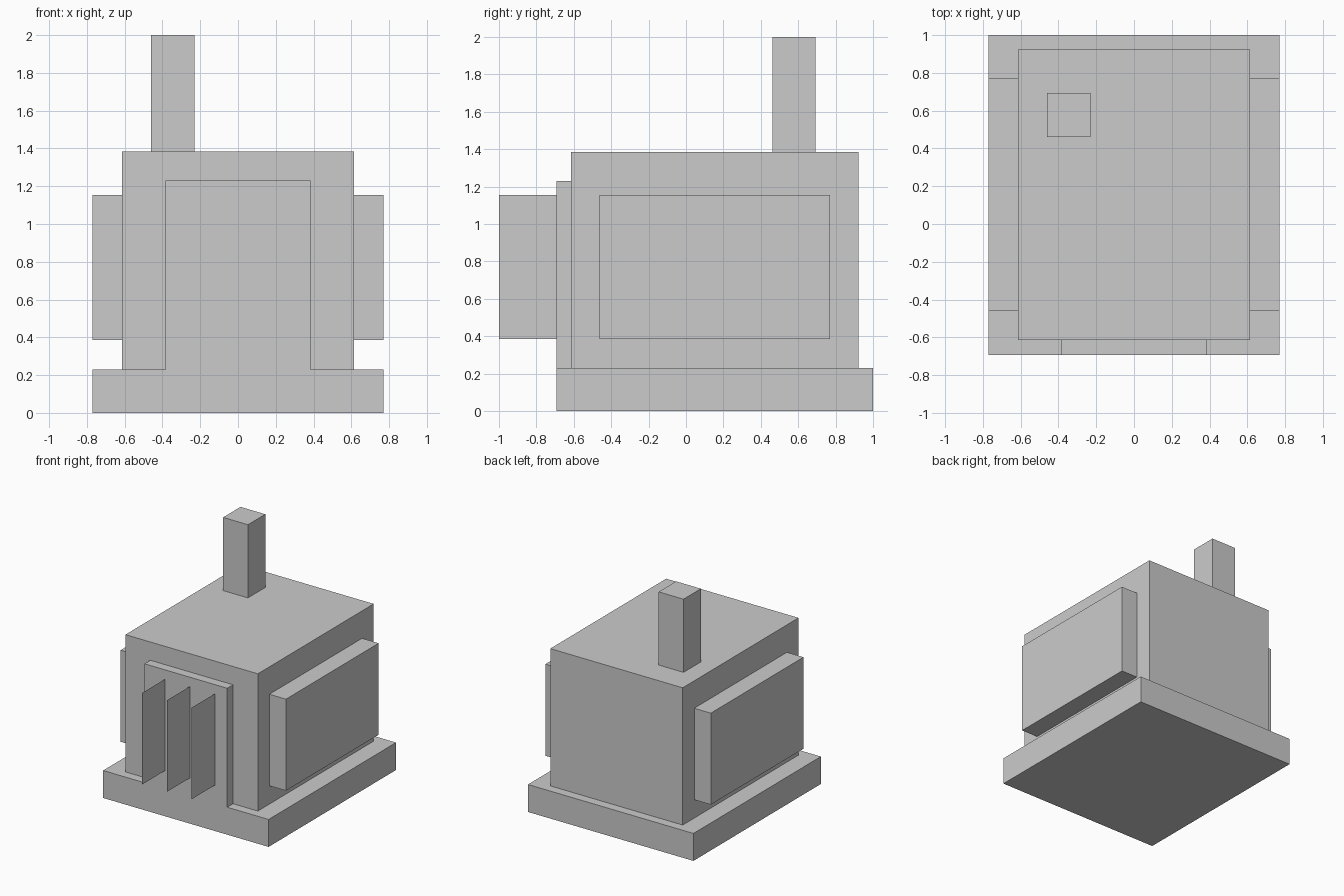
import bpy

cube = bpy.data.objects.get("Cube")
if cube:
    bpy.data.objects.remove(cube, do_unlink=True)

U = 2 / 26  # modelling unit: the model is 26 units tall

grey = bpy.data.materials.new("light grey")
grey.use_nodes = True
colour = (0.6, 0.6, 0.6, 1)
grey.diffuse_color = colour
grey.node_tree.nodes["Principled BSDF"].inputs["Base Color"].default_value = colour


def finish(obj, name):
    obj.name = obj.data.name = name
    obj.data.materials.append(grey)
    return obj


def box(name, x, y, z):
    """Box from (low, high) ranges in units."""
    bpy.ops.mesh.primitive_cube_add(size=1)
    obj = bpy.context.object
    for v in obj.data.vertices:
        v.co = [U * ((lo + hi) / 2 + c * (hi - lo))
                for c, (lo, hi) in zip(v.co, (x, y, z))]
    return finish(obj, name)


def fin(name, x, y, z):
    """Upright sheet facing sideways."""
    mesh = bpy.data.meshes.new(name)
    corners = [(x, y[0], z[0]), (x, y[1], z[0]), (x, y[1], z[1]), (x, y[0], z[1])]
    mesh.from_pydata([[U * c for c in p] for p in corners], [], [(0, 1, 2, 3)])
    obj = bpy.data.objects.new(name, mesh)
    bpy.context.collection.objects.link(obj)
    return finish(obj, name)


# Base, body and chimney
box("base", (-10, 10), (-9, 13), (0, 3))
box("body", (-8, 8), (-8, 12), (3, 18))
box("chimney", (-6, -3), (6, 9), (18, 26))

# Raised front panel with its sheet fins
box("front_panel", (-5, 5), (-9, -8), (3, 16))
for name, x in (("right", -2.5), ("middle", 0.5), ("left", 3.5)):
    fin("front_fin_" + name, x, (-13, -9), (5, 15))

# Side panels
box("side_panel_left", (8, 10), (-6, 10), (5, 15))
box("side_panel_right", (-10, -8), (-6, 10), (5, 15))
